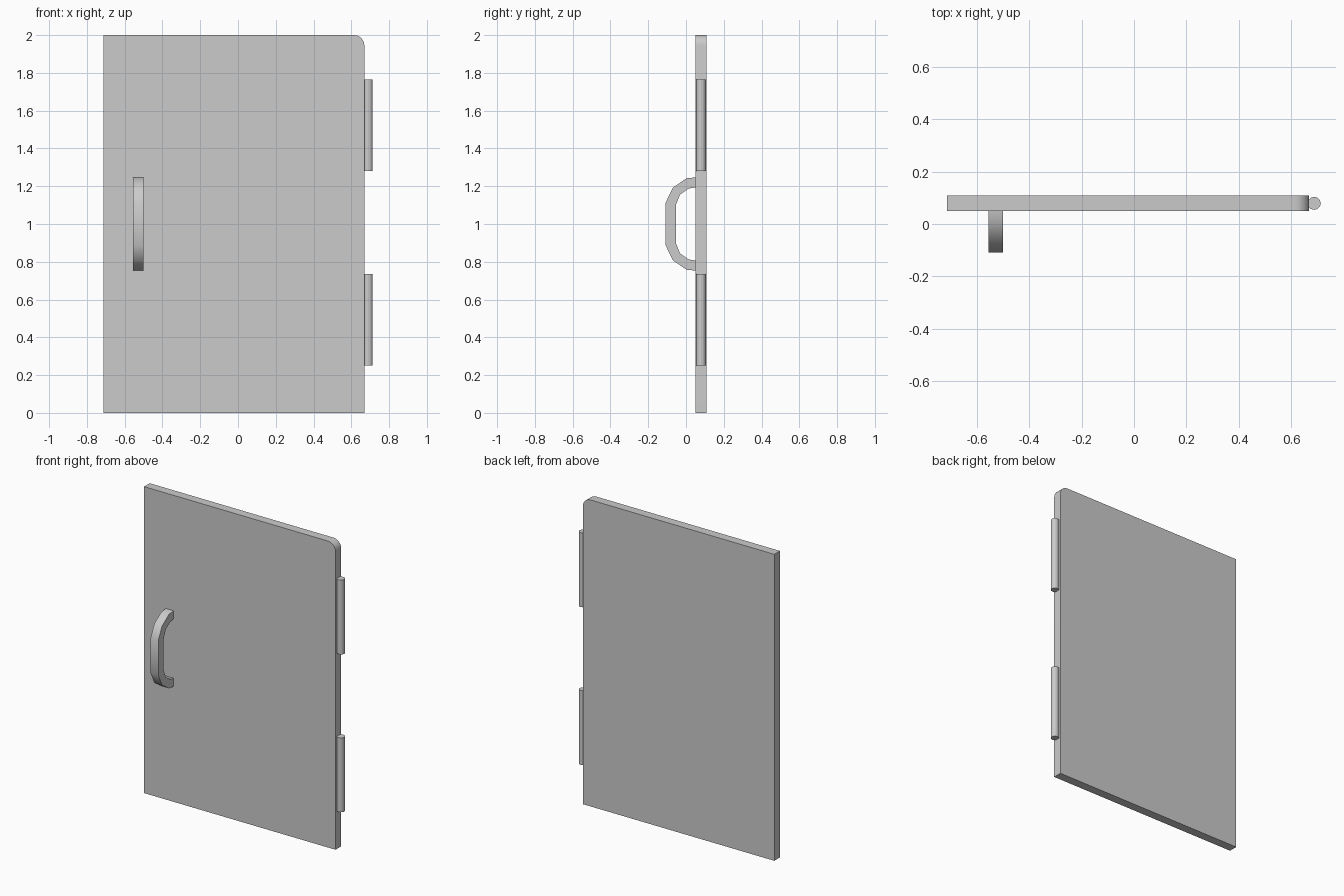
import bpy, bmesh, math

if "Cube" in bpy.data.objects:
    bpy.data.objects.remove(bpy.data.objects["Cube"])

def prism(name, pts, direction):
    """Extrude a closed 3D outline along a direction."""
    bm = bmesh.new()
    face = bm.faces.new([bm.verts.new(p) for p in pts])
    ext = bmesh.ops.extrude_face_region(bm, geom=[face])["geom"]
    bmesh.ops.translate(bm, vec=direction,
                        verts=[v for v in ext if isinstance(v, bmesh.types.BMVert)])
    bmesh.ops.recalc_face_normals(bm, faces=bm.faces)
    me = bpy.data.meshes.new(name)
    bm.to_mesh(me)
    bm.free()
    ob = bpy.data.objects.new(name, me)
    bpy.context.collection.objects.link(ob)
    return ob

def smooth(ob, angle):
    bpy.ops.object.select_all(action='DESELECT')
    ob.select_set(True)
    bpy.context.view_layer.objects.active = ob
    bpy.ops.object.shade_smooth_by_angle(angle=math.radians(angle))

# Door panel with one rounded top corner
left, right, front, back, r, steps = -0.713, 0.669, 0.050, 0.108, 0.055, 6
outline = [(left, 0), (right, 0)]
for i in range(steps + 1):
    a = math.pi / 2 * i / steps
    outline.append((right - r + r * math.cos(a), 2 - r + r * math.sin(a)))
outline.append((left, 2))
panel = prism("door_panel", [(x, front, z) for x, z in outline], (0, back - front, 0))
smooth(panel, 30)

# Bow handle: upper half (y, height above centre), mirrored downwards
outer = [(0.052, 0.247), (0.003, 0.242), (-0.069, 0.193), (-0.108, 0.113)]
inner = [(-0.053, 0.102), (-0.031, 0.156), (0.015, 0.188), (0.052, 0.194)]
loop = (outer + [(y, -z) for y, z in reversed(outer)]
        + [(y, -z) for y, z in reversed(inner)] + inner)
handle = prism("handle", [(-0.556, y, 1.0 + z) for y, z in loop], (0.056, 0, 0))
smooth(handle, 40)

# Two hinge barrels
for name, z0, z1 in (("lower_hinge", 0.25, 0.735), ("upper_hinge", 1.28, 1.765)):
    bpy.ops.mesh.primitive_cylinder_add(vertices=12, radius=0.025, depth=z1 - z0,
                                        location=(0.688, 0.079, (z0 + z1) / 2))
    hinge = bpy.context.object
    hinge.name = name
    smooth(hinge, 20)
